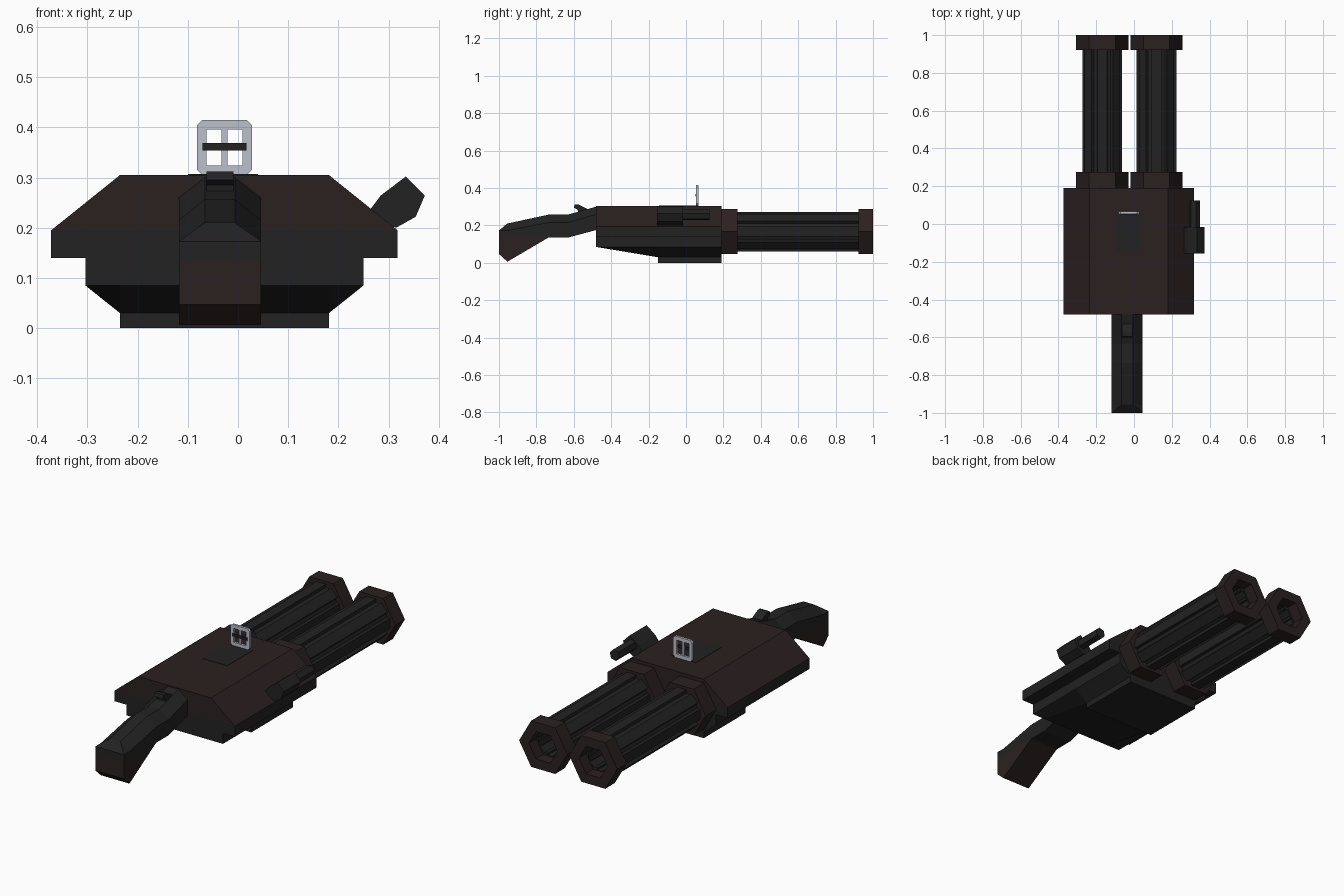
import bpy, bmesh, math

if "Cube" in bpy.data.objects:
    bpy.data.objects.remove(bpy.data.objects["Cube"])


def material(name, rgb):
    m = bpy.data.materials.new(name)
    m.diffuse_color = (*rgb, 1)
    m.use_nodes = True
    m.node_tree.nodes["Principled BSDF"].inputs["Base Color"].default_value = m.diffuse_color
    return m


DARK = material("dark_metal", (0.016, 0.016, 0.016))
BROWN = material("dark_brown", (0.024, 0.0145, 0.0145))
STEEL = material("pale_steel", (0.50, 0.53, 0.60))
CX = -0.027  # centre line of the body


def finish(name, bm, mat):
    bmesh.ops.remove_doubles(bm, verts=bm.verts, dist=1e-5)
    bmesh.ops.recalc_face_normals(bm, faces=bm.faces)
    me = bpy.data.meshes.new(name)
    bm.to_mesh(me)
    bm.free()
    me.materials.append(mat)
    ob = bpy.data.objects.new(name, me)
    bpy.context.collection.objects.link(ob)
    return ob


def loft(name, sections, mat):
    """Skin matching (x, z) outlines placed at given y, with end caps."""
    bm = bmesh.new()
    rings = [[bm.verts.new((x, y, z)) for x, z in pts] for y, pts in sections]
    n = len(rings[0])
    for a, b in zip(rings, rings[1:]):
        for i in range(n):
            j = (i + 1) % n
            bm.faces.new((a[i], a[j], b[j], b[i]))
    bm.faces.new(rings[0])
    bm.faces.new(rings[-1])
    return finish(name, bm, mat)


def side_prism(name, profile, cx, half, mat):
    """Extrude a (y, z) profile across x."""
    bm = bmesh.new()
    a = [bm.verts.new((cx - half, y, z)) for y, z in profile]
    b = [bm.verts.new((cx + half, y, z)) for y, z in profile]
    n = len(a)
    for i in range(n):
        j = (i + 1) % n
        bm.faces.new((a[i], a[j], b[j], b[i]))
    bm.faces.new(a)
    bm.faces.new(b)
    return finish(name, bm, mat)


def box(name, x0, x1, y0, y1, z0, z1, mat):
    return side_prism(name, [(y0, z0), (y1, z0), (y1, z1), (y0, z1)],
                      (x0 + x1) / 2, (x1 - x0) / 2, mat)


def tube(name, outer, inner, y0, y1, mat):
    """Hollow tube along y between matching outer and inner outlines."""
    bm = bmesh.new()
    loops = [[bm.verts.new((x, y, z)) for x, z in pts]
             for pts, y in ((outer, y0), (outer, y1), (inner, y1), (inner, y0))]
    n = len(outer)
    for k in range(4):
        a, b = loops[k], loops[(k + 1) % 4]
        for i in range(n):
            j = (i + 1) % n
            bm.faces.new((a[i], a[j], b[j], b[i]))
    return finish(name, bm, mat)


def ngon(cx, cz, r, n, phase=0.0):
    return [(cx + r * math.cos(phase + 2 * math.pi * i / n),
             cz + r * math.sin(phase + 2 * math.pi * i / n)) for i in range(n)]


def mirrored(right):
    """Close a right-hand half outline (offset, z) about the body centre."""
    return [(CX + x, z) for x, z in right] + [(CX - x, z) for x, z in reversed(right)]


# body: cover, side rail, tapered lower hull, belly plate
Y0, Y1 = -0.48, 0.19
cover = mirrored([(0.208, 0.305), (0.345, 0.195)])
loft("top_cover", [(Y0, cover), (Y1, cover)], BROWN)
rail = mirrored([(0.345, 0.195), (0.345, 0.14)])
loft("side_rail", [(Y0, rail), (Y1, rail)], DARK)
hull_front = mirrored([(0.277, 0.14), (0.277, 0.085), (0.208, 0.0849)])
hull_full = mirrored([(0.277, 0.14), (0.277, 0.085), (0.208, 0.03)])
loft("lower_hull", [(Y0, hull_front), (-0.15, hull_full), (Y1, hull_full)], DARK)
box("belly_plate", CX - 0.208, CX + 0.208, -0.15, Y1, 0.0, 0.03, DARK)
box("top_plate", -0.10, 0.04, -0.145, 0.062, 0.30, 0.307, DARK)

# twin fluted barrels with hexagonal collars at both ends
CZ = 0.167
for side, bx in (("left", -0.168), ("right", 0.119)):
    flutes, bore = [], []
    for k in range(8):
        for deg, r in ((-14, 0.109), (14, 0.109), (17, 0.094), (28, 0.094)):
            a = math.radians(45 * k + deg)
            flutes.append((bx + r * math.cos(a), CZ + r * math.sin(a)))
            r = 0.07 if abs(deg) == 14 else 0.062
            bore.append((bx + r * math.cos(a), CZ + r * math.sin(a)))
    tube(side + "_barrel", flutes, bore, Y1, 0.94, DARK)
    for part, a, b in (("rear_collar", 0.19, 0.275), ("muzzle_collar", 0.922, 1.0)):
        tube(f"{side}_{part}", ngon(bx, CZ, 0.138, 6), ngon(bx, CZ, 0.082, 6), a, b, BROWN)

# rear grip with chamfered top, brown heel and hammer
GX, GW = -0.036, 0.082
grip = []
for y, top, shoulder, bottom in ((-1.0, 0.173, 0.172, 0.134), (-0.955, 0.21, 0.172, 0.134),
                                 (-0.737, 0.257, 0.215, 0.134), (-0.634, 0.257, 0.215, 0.134),
                                 (-0.47, 0.303, 0.262, 0.178)):
    w = GW if y == -1.0 else 0.03
    grip.append((y, [(GX - GW, bottom), (GX - GW, shoulder), (GX - w, top),
                     (GX + w, top), (GX + GW, shoulder), (GX + GW, bottom)]))
loft("grip", grip, DARK)
side_prism("grip_heel", [(-0.737, 0.134), (-1.0, 0.134), (-1.0, 0.047), (-0.955, 0.006)],
           GX, GW, BROWN)
side_prism("hammer", [(-0.595, 0.312), (-0.575, 0.312), (-0.53, 0.29), (-0.53, 0.26),
                      (-0.575, 0.26), (-0.58, 0.285), (-0.60, 0.295)], GX, 0.027, DARK)

# sight: chamfered steel frame, centre post, dark crossbar
SZ, SY = 0.36, 0.06


def chamfered(h, w, c):
    return [(CX + sx * x, SZ + sz * z) for sx, sz, flip in
            ((1, 1, 0), (-1, 1, 1), (-1, -1, 0), (1, -1, 1))
            for x, z in (((w, h - c), (w - c, h)) if not flip else ((w - c, h), (w, h - c)))]


tube("sight_frame", chamfered(0.055, 0.055, 0.011), chamfered(0.036, 0.036, 0.001),
     SY - 0.006, SY + 0.006, STEEL)
box("sight_post", CX - 0.006, CX + 0.006, SY - 0.004, SY + 0.004, 0.32, 0.40, STEEL)
box("sight_crossbar", CX - 0.044, CX + 0.044, SY - 0.009, SY - 0.003, 0.354, 0.369, DARK)

# side knob and its rod
knob = [(0.255, 0.225), (0.284, 0.264), (0.334, 0.302), (0.372, 0.264),
        (0.354, 0.222), (0.315, 0.20)]
loft("side_knob", [(-0.155, knob), (-0.015, knob)], DARK)
rod = ngon(0.322, 0.256, 0.029, 6, math.radians(15))
loft("side_rod", [(-0.02, rod), (0.125, rod)], DARK)
